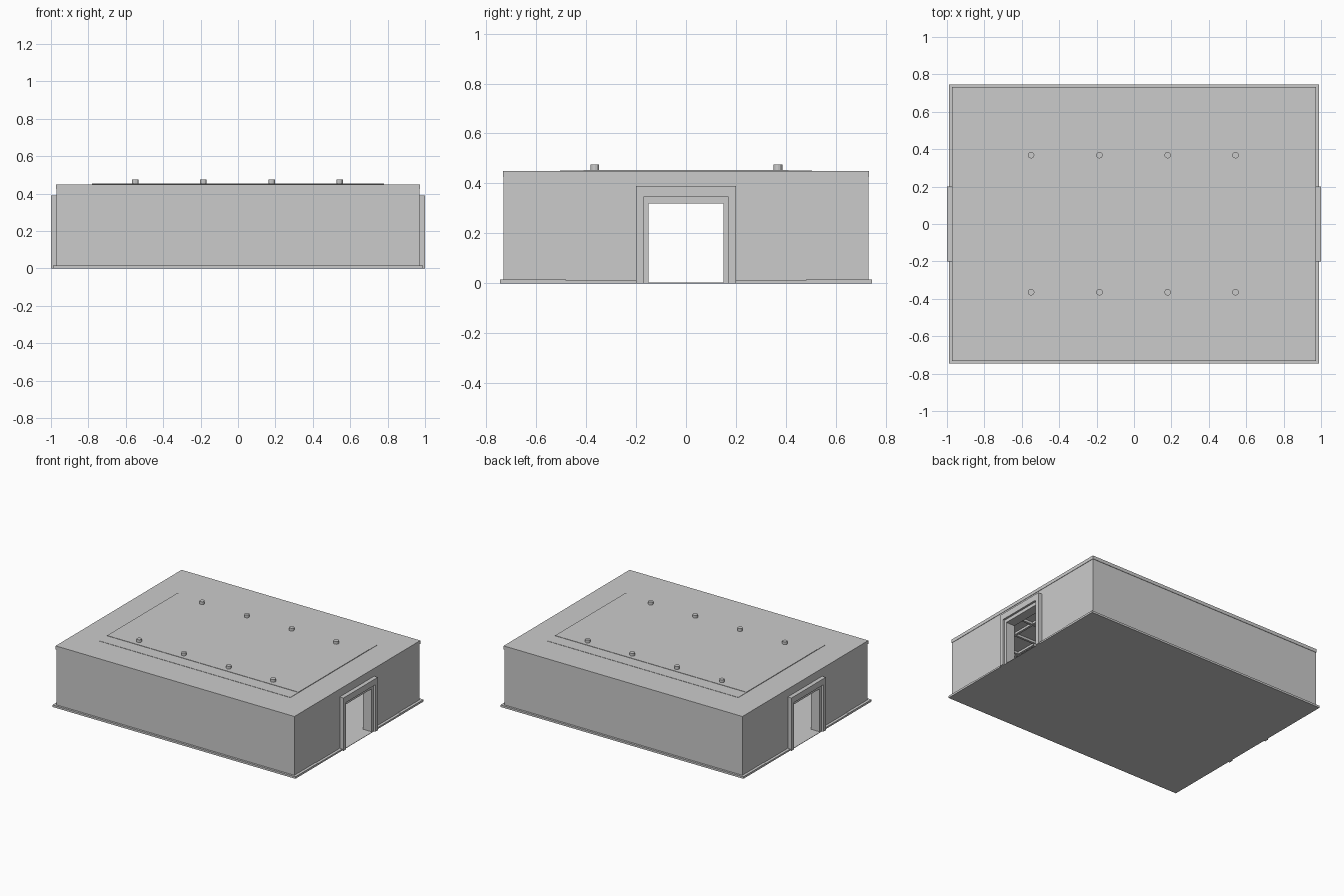
import bpy, bmesh
from mathutils import Matrix, Vector

if "Cube" in bpy.data.objects:
    bpy.data.objects.remove(bpy.data.objects["Cube"])


def make(name, bm):
    me = bpy.data.meshes.new(name)
    bm.to_mesh(me)
    bm.free()
    ob = bpy.data.objects.new(name, me)
    bpy.context.collection.objects.link(ob)
    return ob


def add_box(bm, x0, x1, y0, y1, z0, z1):
    size = Vector((x1 - x0, y1 - y0, z1 - z0))
    mid = Vector((x0 + x1, y0 + y1, z0 + z1)) / 2
    bmesh.ops.create_cube(bm, size=1,
                          matrix=Matrix.Translation(mid) @ Matrix.Diagonal((*size, 1)))


def boxes(name, items):
    bm = bmesh.new()
    for b in items:
        add_box(bm, *b)
    return make(name, bm)


def arch(name, side, x0, x1, inner, outer, top_in, top_out):
    """Square-headed portal profile extruded along x."""
    prof = [(-outer, 0), (-outer, top_out), (outer, top_out), (outer, 0),
            (inner, 0), (inner, top_in), (-inner, top_in), (-inner, 0)]
    bm = bmesh.new()
    f = bm.faces.new([bm.verts.new((side * x0, y, z)) for y, z in prof])
    ext = bmesh.ops.extrude_face_region(bm, geom=[f])
    vs = [v for v in ext["geom"] if isinstance(v, bmesh.types.BMVert)]
    bmesh.ops.translate(bm, verts=vs, vec=(side * (x1 - x0), 0, 0))
    bmesh.ops.recalc_face_normals(bm, faces=bm.faces)
    return make(name, bm)


X, Y, T = 0.97, 0.73, 0.04

# floor, long walls and roof
boxes("floor", [(-0.99, 0.99, -0.745, 0.745, 0, 0.003)])
boxes("long_walls", [(-X, X, s * Y - (T if s > 0 else 0), s * Y + (T if s < 0 else 0), 0.003, 0.445)
                     for s in (-1, 1)])
boxes("roof", [(-X - 0.003, X + 0.003, -Y - 0.003, Y + 0.003, 0.425, 0.45)])

# thin raised roof panel with two long steps
boxes("roof_panel", [(-0.78, 0.78, -0.505, 0.505, 0.445, 0.452),
                     (-0.78, 0.78, -0.41, 0.41, 0.445, 0.4545)])

for side, label in ((-1, "left"), (1, "right")):
    # end wall pierced by the doorway, with stepped portal
    arch(label + "_end_wall", side, X - T, X, 0.17, Y - T, 0.345, 0.425)
    arch(label + "_door_frame", side, X, 1.0, 0.17, 0.2, 0.345, 0.39)
    arch(label + "_door_lining", side, 0.915, 0.985, 0.15, 0.1705, 0.32, 0.3455)

# plinth course, interrupted at the doors
plinth = []
for s in (-1, 1):
    ys = sorted((s * 0.745, s * Y))
    plinth.append((-0.99, 0.99, *ys, 0.003, 0.015))
    xs = sorted((s * 0.99, s * X))
    for t in (-1, 1):
        plinth.append((*xs, *sorted((t * 0.48, t * Y)), 0.003, 0.015))
        plinth.append((*xs, *sorted((t * 0.2, t * 0.48)), 0.003, 0.012))
boxes("plinth", plinth)

# ceiling grid
beams = [(-X + T, X - T, y - 0.008, y + 0.008, 0.408, 0.426)
         for y in [0.1825 * k for k in range(-3, 4)]]
beams += [(x - 0.008, x + 0.008, -Y + T, Y - T, 0.409, 0.426)
          for x in [0.1825 * k for k in range(-4, 5)]]
boxes("ceiling_beams", beams)

# two rows of columns whose tops rise through the roof
bm = bmesh.new()
for x in (-0.55, -0.185, 0.18, 0.543):
    for y in (-0.365, 0.368):
        bmesh.ops.create_cone(bm, cap_ends=True, segments=12, radius1=0.0175, radius2=0.0175,
                              depth=0.473, matrix=Matrix.Translation((x, y, 0.2385)))
make("columns", bm)
